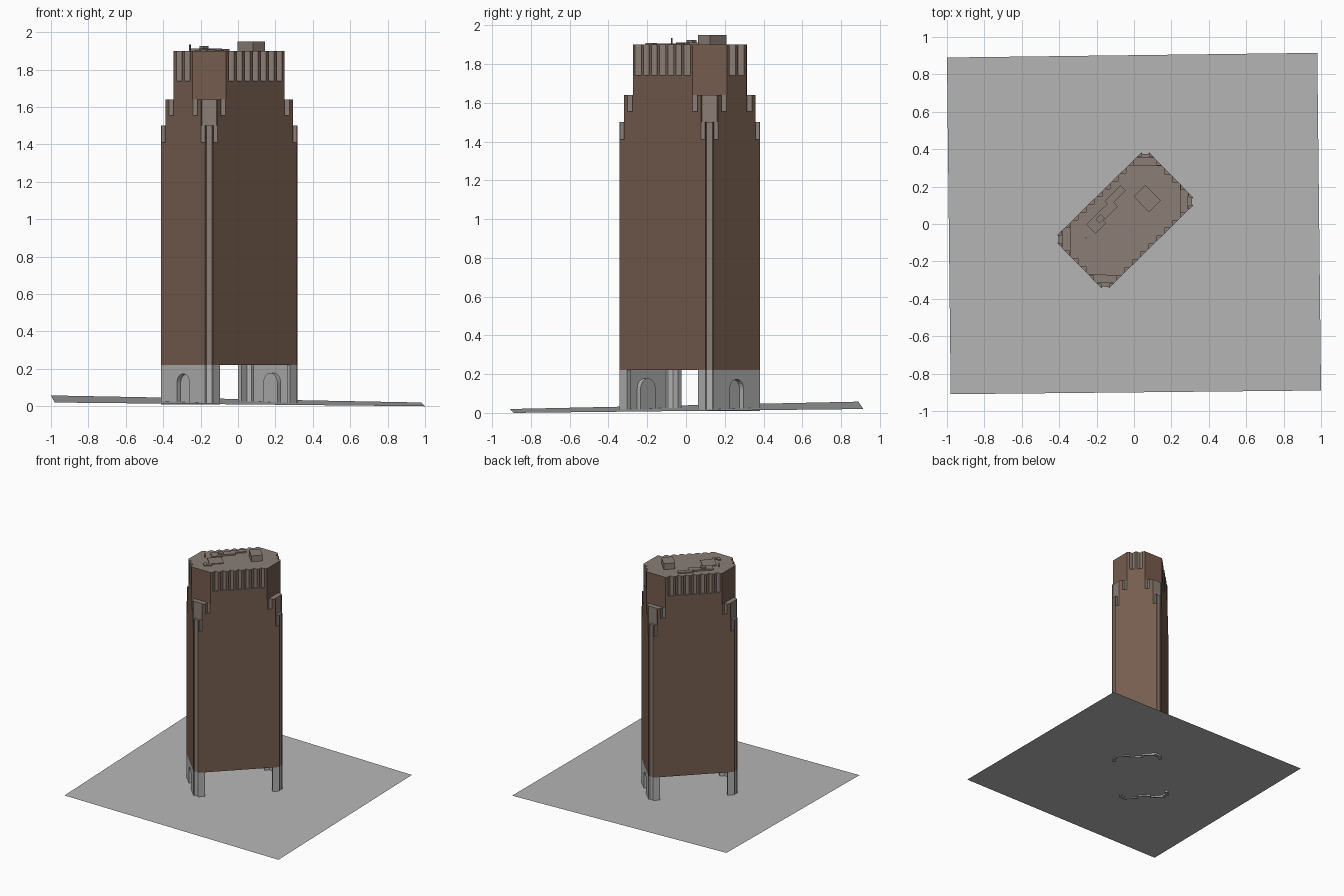
import bpy, bmesh, math
from mathutils import Matrix, Vector

cube = bpy.data.objects.get("Cube")
if cube:
    bpy.data.objects.remove(cube, do_unlink=True)

# Tower frame: x along the long side, y along the short side
FRAME = Matrix.Translation((-0.047, 0.02, 0)) @ Matrix.Rotation(math.radians(44.5), 4, 'Z')
U, V = 0.345, 0.198          # half length and half width
FOOT, BODY, ROOF = 0.01, 0.22, 1.9


def material(name, rgb):
    m = bpy.data.materials.new(name)
    m.use_nodes = True
    m.diffuse_color = (*rgb, 1)
    m.node_tree.nodes["Principled BSDF"].inputs["Base Color"].default_value = (*rgb, 1)
    return m


BROWN = material("brown brick", (0.18, 0.107, 0.078))
TRIM = material("taupe stone", (0.26, 0.21, 0.18))
GREY = material("grey stone", (0.45, 0.45, 0.45))
PAVING = material("paving grey", (0.47, 0.47, 0.47))


def make(name, shapes, mats, frame=FRAME):
    """Object from a list of (outline points, extrusion vector)."""
    bm = bmesh.new()
    for pts, push in shapes:
        face = bm.faces.new([bm.verts.new(p) for p in pts])
        if push:
            new = bmesh.ops.extrude_face_region(bm, geom=[face])["geom"]
            bmesh.ops.translate(bm, vec=Vector(push),
                                verts=[g for g in new if isinstance(g, bmesh.types.BMVert)])
    bmesh.ops.recalc_face_normals(bm, faces=bm.faces)
    me = bpy.data.meshes.new(name)
    bm.to_mesh(me)
    bm.free()
    for m in mats:
        me.materials.append(m)
    ob = bpy.data.objects.new(name, me)
    bpy.context.collection.objects.link(ob)
    ob.matrix_world = frame
    return ob


def upright(plan, z0, z1):
    return [(x, y, z0) for x, y in plan], (0, 0, z1 - z0)


def block(x, y, w, d, z0, z1):
    w, d = w / 2, d / 2
    return upright([(x - w, y - d), (x + w, y - d), (x + w, y + d), (x - w, y + d)], z0, z1)


def cut(ob, shapes):
    cutter = make("cutter", shapes, [])
    cutter.hide_render = True
    mod = ob.modifiers.new("cut", 'BOOLEAN')
    mod.operation, mod.solver, mod.object = 'DIFFERENCE', 'EXACT', cutter
    bpy.context.view_layer.update()
    bpy.context.view_layer.objects.active = ob
    bpy.ops.object.modifier_apply(modifier=mod.name)
    bpy.data.objects.remove(cutter, do_unlink=True)


def corner(c, n):
    """Chamfered corner with a small step at each edge of the chamfer."""
    pts = [(U, V - c), (U - n, V - c), (U - c, V - n), (U - c, V)]
    return pts if n else [pts[0], pts[3]]


def octagon(c, n):
    quarter = corner(c, n)
    half = quarter + [(-x, y) for x, y in reversed(quarter)]
    return half + [(-x, -y) for x, y in half]


def notch(x, y, r, z0, z1):
    return upright([(x - r, y), (x, y - r), (x + r, y), (x, y + r)], z0, z1)


def paint(ob):
    """Stone on ledges, notches and narrow chamfers; brick elsewhere."""
    me = ob.data
    for p in me.polygons:
        xs = [me.vertices[i].co.x for i in p.vertices]
        diagonal = min(abs(p.normal.x), abs(p.normal.y)) > 0.3
        narrow = max(xs) - min(xs) < 0.1
        p.material_index = int(p.normal.z > 0.5 or (diagonal and narrow))


def edge_notches(d, r, z0, z1):
    """A notch on both walls beside each corner, at distance d from it."""
    return [notch(sx * a, sy * b, r, z0, z1) for sx in (-1, 1) for sy in (-1, 1)
            for a, b in ((U, V - d), (U - d, V))]


# Stepped tower body
PITCH, R = 0.06, 0.021
crown = [notch(i * PITCH, s * V, R, 1.74, ROOF + 0.02) for i in range(-3, 4) for s in (-1, 1)]
crown += [notch(s * U, t * PITCH / 2, R, 1.74, ROOF + 0.02) for s in (-1, 1) for t in (-1, 1)]
tiers = [
    ("tower_shaft", 0.03, 0.009, BODY, 1.5, edge_notches(0.047, 0.014, 1.41, 1.52)),
    ("tower_shoulder", 0.062, 0.006, 1.5, 1.64, edge_notches(0.106, 0.018, 1.555, 1.66)),
    ("tower_crown", 0.126, 0, 1.64, ROOF, crown),
]
for name, c, n, z0, z1, notches in tiers:
    tier = make(name, [upright(octagon(c, n), z0, z1)], [BROWN, TRIM])
    cut(tier, notches)
    paint(tier)


# End walls of the open base, with returns and arched niches
def arch(x0, x1, r, spring):
    pts = [(x0, -r, FOOT), (x0, r, FOOT)]
    for i in range(13):
        a = math.pi * i / 12
        pts.append((x0, r * math.cos(a), spring + r * math.sin(a)))
    return pts, (x1 - x0, 0, 0)


outer = corner(0.03, 0.009) + [(0.262, V)]
inner = [(0.262, V - 0.025), (0.302, V - 0.025), (0.318, V - 0.045), (U - 0.012, V - 0.045)]
side = outer + inner
plan = side + [(x, -y) for x, y in reversed(side)]
for s, label in ((1, "left"), (-1, "right")):
    niche_cut = arch(s * 0.316, s * 0.37, 0.049, 0.124)
    niche_cut = ([(x, y, z - 0.02 if z == FOOT else z) for x, y, z in niche_cut[0]], niche_cut[1])
    wall = make(f"{label}_base_wall", [upright([(s * x, y) for x, y in plan], FOOT, BODY)], [GREY])
    niche = make(f"{label}_arched_niche", [arch(s * 0.308, s * 0.34, 0.054, 0.124)], [GREY])
    cut(wall, [niche_cut])
    cut(niche, [niche_cut])

# Rooftop plant: x, y, length, width, height
for name, x, y, w, d, h in [
    ("lift_house", 0.165, 0, 0.088, 0.117, 0.05),
    ("roof_hatch", -0.147, 0, 0.11, 0.11, 0.006),
    ("north_cooler", 0.053, 0.131, 0.12, 0.04, 0.01),
    ("middle_cooler", -0.032, 0.105, 0.11, 0.05, 0.012),
    ("south_cooler", -0.124, 0.095, 0.08, 0.07, 0.012),
    ("cooler_fan", -0.09, 0.1, 0.04, 0.03, 0.025),
    ("duct", -0.216, -0.067, 0.06, 0.025, 0.008),
    ("duct_end", -0.236, -0.055, 0.025, 0.045, 0.008),
    ("antenna", -0.215, 0.08, 0.006, 0.006, 0.035),
]:
    make(name, [block(x, y, w, d, ROOF, ROOF + h)], [TRIM])

# Gently sloping ground
make("ground", [([(-0.98, -0.91, 0.02), (1, -0.89, 0), (0.98, 0.915, 0.02), (-1, 0.89, 0.058)], None)],
     [PAVING], Matrix.Identity(4))
